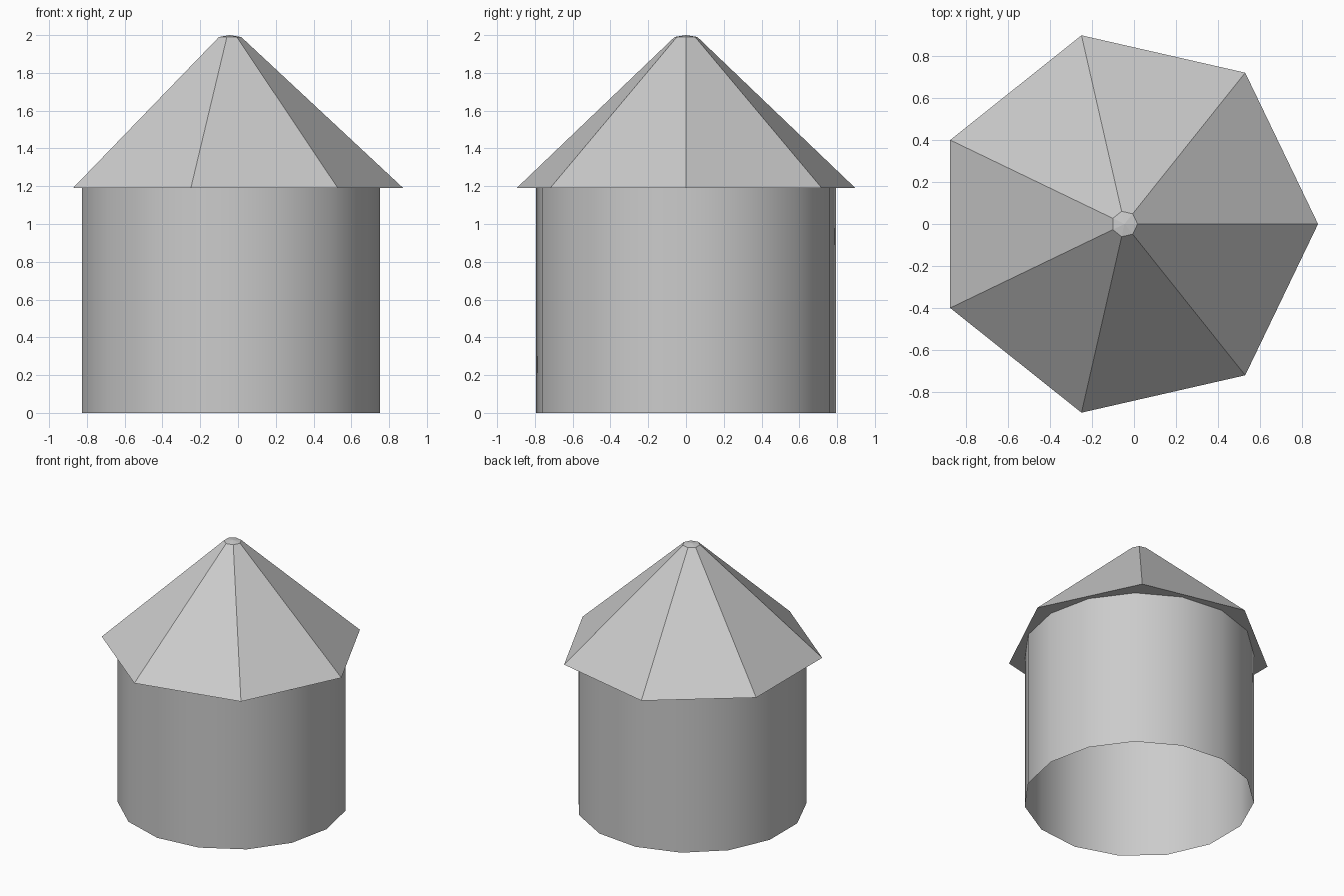
import bpy, bmesh
from math import cos, sin, pi, radians

if "Cube" in bpy.data.objects:
    bpy.data.objects.remove(bpy.data.objects["Cube"])

CX = -0.045      # axis of the tower
EAVE = 1.19      # height of wall top and roof edge


def ring(bm, sides, radius, z):
    return [bm.verts.new((CX + radius * cos(2 * pi * i / sides),
                          radius * sin(2 * pi * i / sides), z)) for i in range(sides)]


def bridge(bm, low, high):
    n = len(low)
    for i in range(n):
        j = (i + 1) % n
        bm.faces.new((low[i], low[j], high[j], high[i]))


def finish(bm, name):
    mesh = bpy.data.meshes.new(name)
    bm.to_mesh(mesh)
    bm.free()
    obj = bpy.data.objects.new(name, mesh)
    bpy.context.collection.objects.link(obj)
    return obj


# Round wall: open 15-sided tube, smooth shaded
bm = bmesh.new()
bridge(bm, ring(bm, 15, 0.798, 0), ring(bm, 15, 0.798, EAVE))
wall = finish(bm, "wall")
bpy.context.view_layer.objects.active = wall
wall.select_set(True)
bpy.ops.object.shade_smooth_by_angle(angle=radians(35))

# Seven-sided roof: flat slopes, shallow tip and flat underside
bm = bmesh.new()
eave = ring(bm, 7, 0.92, EAVE)
collar = ring(bm, 7, 0.062, 1.99)
bridge(bm, eave, collar)
tip = bm.verts.new((CX, 0, 2.0))
for i in range(7):
    bm.faces.new((collar[i], collar[(i + 1) % 7], tip))
bm.faces.new(eave[::-1])
finish(bm, "roof")
